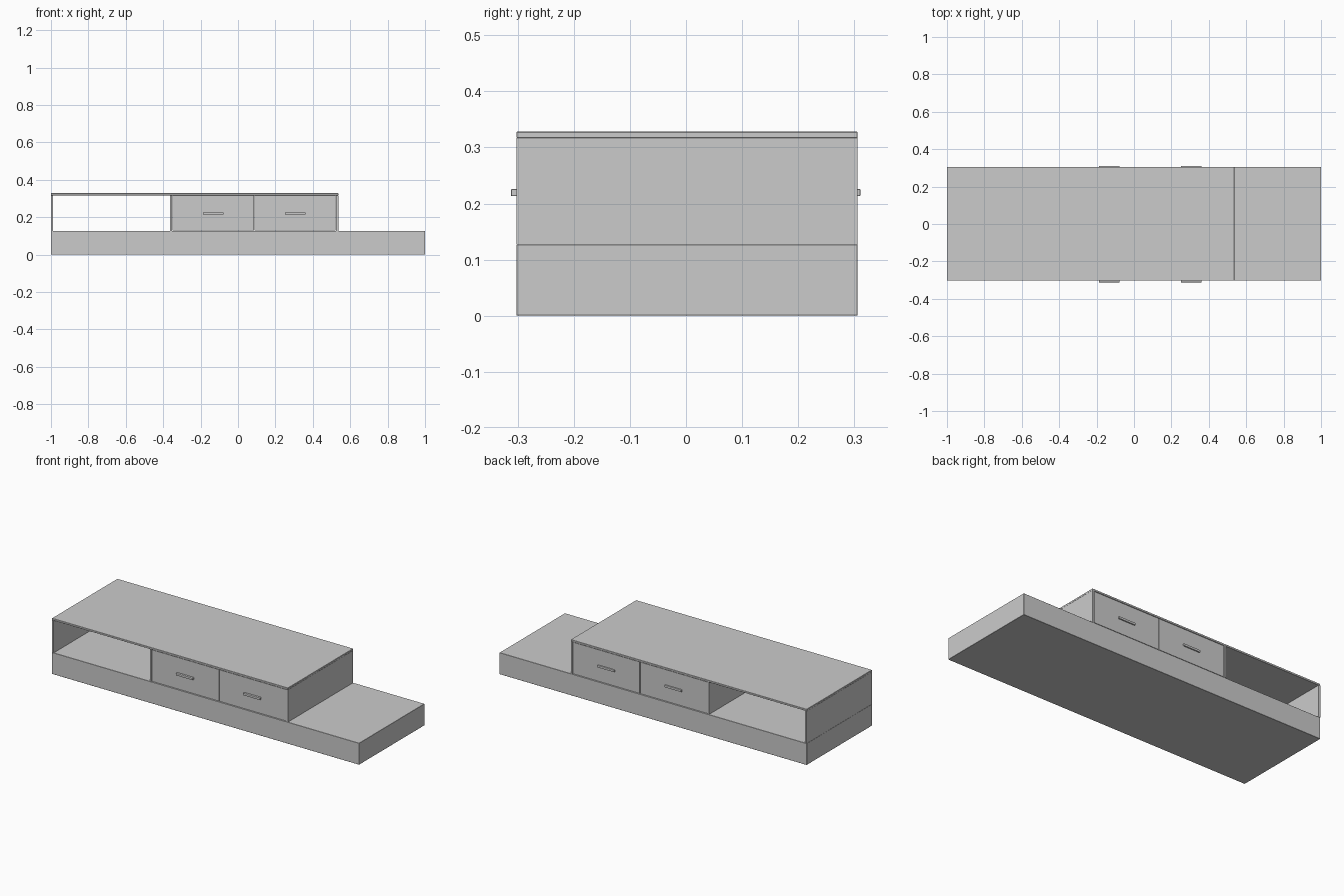
import bpy
import bmesh

if "Cube" in bpy.data.objects:
    bpy.data.objects.remove(bpy.data.objects["Cube"])

Y0, Y1 = -0.302, 0.306      # front and back faces of the body
Z_BASE, Z_TOP = 0.127, 0.328
T = 0.011                   # board thickness


def box(name, x, y, z, bevel=0.0, segments=1):
    """Box spanning the given (min, max) ranges."""
    bm = bmesh.new()
    bmesh.ops.create_cube(bm, size=1)
    for v in bm.verts:
        v.co = [r[0] + (c + 0.5) * (r[1] - r[0]) for c, r in zip(v.co, (x, y, z))]
    me = bpy.data.meshes.new(name)
    bm.to_mesh(me)
    bm.free()
    ob = bpy.data.objects.new(name, me)
    bpy.context.collection.objects.link(ob)
    if bevel:
        mod = ob.modifiers.new("bevel", "BEVEL")
        mod.width, mod.segments = bevel, segments
    return ob


# Long low plinth
box("base", (-1, 1), (Y0, Y1), (0, Z_BASE), 0.001)

# Upper case: top board, two ends and a divider, open front and back
box("top_board", (-1, 0.536), (Y0, Y1), (Z_TOP - T, Z_TOP), 0.001)
for name, x in (("left_end", -1), ("divider", -0.363), ("right_end", 0.536 - T)):
    box(name, (x, x + T), (Y0, Y1), (Z_BASE, Z_TOP - T))

# Drawers on both faces: front panel, box behind it and a bar handle
W = 0.004
for side, face, s, reach in (("front", Y0, 1, 0.010), ("back", Y1, -1, 0.005)):
    for i, (xa, xb) in enumerate(((-0.349, 0.085), (0.089, 0.522))):
        tag = f"{side}_drawer_{i + 1}"

        def depth(a, b):
            return tuple(sorted((face + s * a, face + s * b)))

        za, zb = Z_BASE + 0.003, Z_TOP - T - 0.002
        box(tag + "_panel", (xa, xb), depth(0.002, 0.014), (za, zb))
        box(tag + "_bottom", (xa + W, xb - W), depth(0.014, 0.296), (za, za + W))
        box(tag + "_rear", (xa + W, xb - W), depth(0.292, 0.296), (za + W, zb - 0.02))
        for end, x in (("left", xa + W), ("right", xb - 2 * W)):
            box(f"{tag}_{end}_side", (x, x + W), depth(0.014, 0.292), (za + W, zb - 0.02))
        xc = (xa + xb) / 2
        box(tag + "_handle", (xc - 0.055, xc + 0.055), depth(-reach, 0.004),
            (0.213, 0.226), 0.002, 2)
